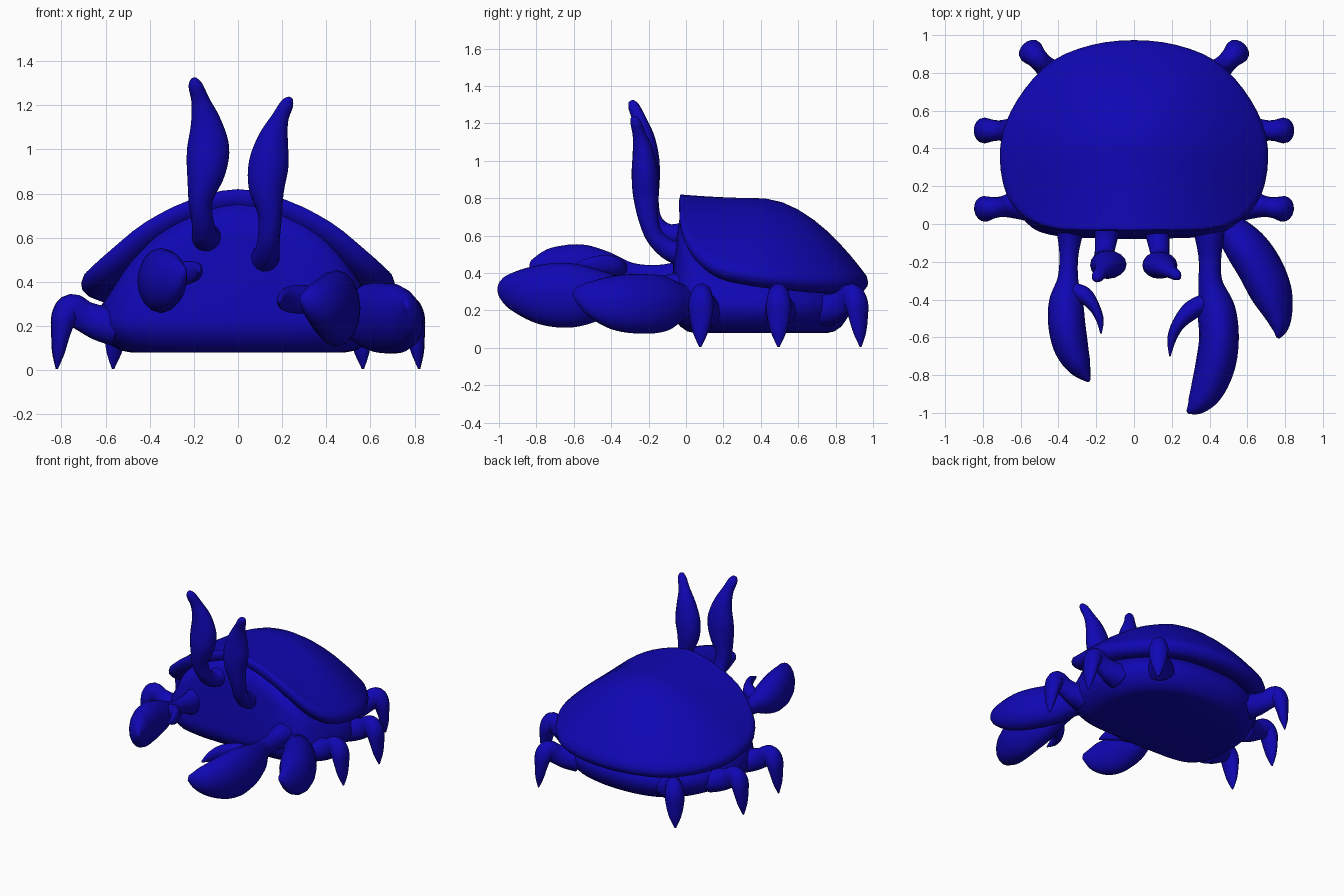
import bpy, bmesh, math
from mathutils import Vector

mat = bpy.data.materials.new("deep_blue")
mat.diffuse_color = (0.005, 0.002, 0.45, 1)


def spline(pts, n, closed=False):
    """Catmull-Rom resampling of tuples of any length."""
    out, m = [], len(pts)
    for i in range(m if closed else m - 1):
        if closed:
            a, b, c, d = (pts[(i + k) % m] for k in (-1, 0, 1, 2))
        else:
            a, b, c, d = (pts[min(max(i + k, 0), m - 1)] for k in (-1, 0, 1, 2))
        for j in range(n):
            t = j / n
            out.append([0.5 * (2 * q + (r - p) * t + (2 * p - 5 * q + 4 * r - s) * t * t
                               + (3 * q - p - 3 * r + s) * t ** 3)
                        for p, q, r, s in zip(a, b, c, d)])
    if not closed:
        out.append(list(pts[-1]))
    return out


def loft(name, rings):
    """Skin a list of closed rings and cap both ends."""
    bm = bmesh.new()
    vs = [[bm.verts.new(p) for p in ring] for ring in rings]
    n = len(vs[0])
    for a, b in zip(vs, vs[1:]):
        for i in range(n):
            bm.faces.new((a[i], a[(i + 1) % n], b[(i + 1) % n], b[i]))
    bm.faces.new(vs[0])
    bm.faces.new(vs[-1])
    bmesh.ops.recalc_face_normals(bm, faces=bm.faces)
    me = bpy.data.meshes.new(name)
    bm.to_mesh(me)
    bm.free()
    me.polygons.foreach_set("use_smooth", [True] * len(me.polygons))
    me.materials.append(mat)
    ob = bpy.data.objects.new(name, me)
    bpy.context.collection.objects.link(ob)
    return ob


def limb(name, path, hint=(0, 0, 1), sides=16):
    """Tapering tube; path items are x, y, z, half-width, half-height."""
    pts = spline(path, 5)
    pos = [Vector(p[:3]) for p in pts]
    rings = []
    for i, p in enumerate(pts):
        t = (pos[min(i + 1, len(pos) - 1)] - pos[max(i - 1, 0)]).normalized()
        s = Vector(hint).cross(t).normalized()
        u = t.cross(s)
        w, h = max(p[3], 0.003), max(p[4], 0.003)
        rings.append([pos[i] + s * w * math.cos(a) + u * h * math.sin(a)
                      for a in (k * math.tau / sides for k in range(sides))])
    return loft(name, rings)


def outline(half):
    """Mirror a half outline across x and smooth it."""
    return spline(half + [(-p[0], *p[1:]) for p in half[-2:0:-1]], 3, True)


CY = 0.4


def scaled(p, s, z):
    return (p[0] * s, CY + (p[1] - CY) * s, z)


# Domed shell with an arched front rim and a rolled lip
rim = outline([(0, -.03, .82), (.22, -.03, .77), (.42, -.02, .67), (.57, .04, .55),
               (.665, .16, .465), (.70, .35, .425), (.67, .53, .405), (.57, .71, .39),
               (.42, .86, .385), (.22, .94, .385), (0, .965, .385)])
rings = [[scaled(p, t, p[2] + (.80 - p[2]) * (1 - t ** 1.85)) for p in rim]
         for t in (.04, .2, .35, .5, .62, .74, .84, .92, .97, 1)]
for s, dz in ((1.015, .03), (1.01, .055), (.975, .08), (.92, .095), (.84, .08)):
    rings.append([scaled(p, s, p[2] - dz) for p in rim])
loft("shell", rings)

# Body below the shell: front leans out, flat underneath
body = outline([(0, -.08, .82), (.22, -.075, .77), (.40, -.065, .67), (.54, -.02, .55),
                (.62, .10, .46), (.645, .32, .42), (.63, .48, .405), (.54, .66, .39),
                (.40, .79, .385), (.22, .86, .385), (0, .88, .385)])
rings = [[scaled(p, .88, p[2] - .05) for p in body],
         [scaled(p, .93, (p[2] - .1) * .75 + .08) for p in body],
         [scaled(p, .975, (p[2] - .1) * .5 + .12) for p in body]]
for s, z in ((.995, .24), (1, .205), (.965, .16), (.9, .115), (.82, .088), (.75, .08)):
    rings.append([scaled(p, s, z) for p in body])
loft("body", rings)

# Six short curved legs: start point, outward direction
LEGS = [("front", .56, .11, 1, -.13), ("middle", .56, .495, 1, 0), ("rear", .385, .745, .69, .72)]
# distance outward, z, thickness in the bend plane, width across
PROFILE = [(0, .20, .09, .10), (.07, .215, .08, .075), (.14, .245, .07, .055),
           (.195, .275, .07, .058), (.23, .235, .058, .068), (.245, .16, .042, .06),
           (.255, .08, .028, .04), (.262, .005, .004, .006)]
for label, x0, y0, dx, dy in LEGS:
    length = math.hypot(dx, dy)
    dx, dy = dx / length, dy / length
    for side, sx in (("right", 1), ("left", -1)):
        path = [(sx * (x0 + dx * d), y0 + dy * d, z, w, h) for d, z, w, h in PROFILE]
        limb(f"{label}_leg_{side}", path, (-dy * sx, dx, 0))

# Eye stalks with a swollen middle
limb("eye_stalk_left", [
    (-.14, -.01, .60, .07, .07), (-.15, -.10, .61, .058, .055), (-.16, -.17, .67, .05, .048),
    (-.17, -.205, .77, .055, .06), (-.145, -.215, .90, .088, .075),
    (-.135, -.215, 1.01, .095, .072), (-.145, -.225, 1.12, .07, .058),
    (-.17, -.25, 1.22, .042, .038), (-.193, -.28, 1.29, .032, .03),
    (-.20, -.295, 1.318, .015, .015)], (0, 1, 0.3))
limb("eye_stalk_right", [
    (.12, -.02, .50, .07, .07), (.13, -.10, .53, .058, .055), (.14, -.17, .60, .05, .048),
    (.145, -.205, .71, .055, .055), (.13, -.215, .83, .082, .07),
    (.14, -.22, .94, .09, .07), (.16, -.23, 1.05, .068, .055),
    (.19, -.25, 1.14, .04, .036), (.222, -.27, 1.205, .03, .028),
    (.237, -.285, 1.228, .015, .015)], (0, 1, 0.3))

# Left claw with its thumb
limb("left_claw", [
    (-.34, .05, .36, .09, .12), (-.34, -.06, .37, .067, .09), (-.345, -.17, .385, .05, .058),
    (-.35, -.29, .395, .055, .06), (-.36, -.41, .40, .09, .11), (-.355, -.54, .405, .098, .145),
    (-.33, -.66, .41, .09, .14), (-.285, -.76, .43, .06, .10), (-.24, -.83, .45, .01, .02)])
limb("left_claw_thumb", [
    (-.32, -.36, .42, .05, .05), (-.26, -.38, .435, .045, .055), (-.21, -.44, .445, .03, .05),
    (-.18, -.51, .45, .02, .035), (-.175, -.58, .45, .004, .006)])

# Large right claw with its thumb
limb("right_claw", [
    (.40, .05, .30, .10, .11), (.40, -.06, .31, .08, .09), (.402, -.18, .31, .06, .062),
    (.405, -.31, .30, .064, .075), (.435, -.45, .285, .10, .13), (.45, -.60, .28, .105, .17),
    (.43, -.75, .285, .105, .165), (.385, -.88, .30, .088, .125),
    (.33, -.96, .315, .055, .075), (.285, -.995, .325, .012, .02)])
limb("right_claw_thumb", [
    (.37, -.42, .31, .05, .06), (.30, -.46, .32, .05, .065), (.235, -.53, .32, .035, .06),
    (.20, -.61, .315, .024, .04), (.19, -.70, .31, .004, .006)])

# Extra single claw pointing out to the right, tilted outward
limb("side_claw", [
    (.44, .05, .25, .08, .08), (.51, -.03, .245, .09, .10), (.59, -.12, .24, .11, .15),
    (.665, -.23, .235, .115, .165), (.725, -.36, .24, .107, .155), (.76, -.47, .26, .075, .12),
    (.77, -.55, .285, .042, .07), (.762, -.60, .30, .01, .02)], (-.3, 0, 1))
